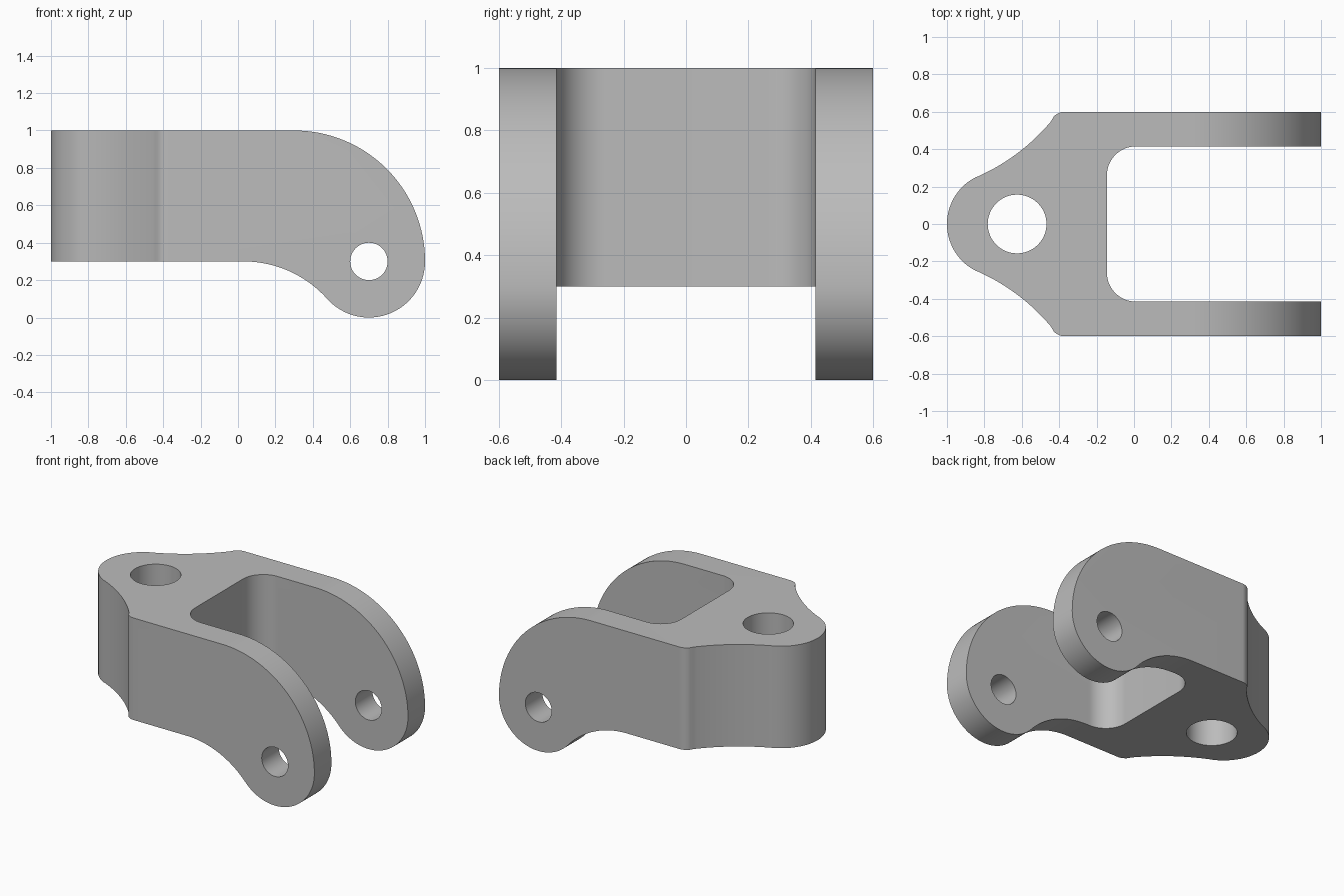
import bpy
import bmesh
from math import sin, cos, radians, atan2, degrees, sqrt
from mathutils import Vector

cube = bpy.data.objects.get("Cube")
if cube:
    bpy.data.objects.remove(cube, do_unlink=True)

grey = bpy.data.materials.new("plain_grey")
grey.use_nodes = True
colour = (0.5, 0.5, 0.5, 1)
grey.diffuse_color = colour
grey.node_tree.nodes["Principled BSDF"].inputs["Base Color"].default_value = colour


def arc(cx, cy, r, start, end, steps=24):
    """Points on an arc, angles in degrees."""
    angles = [radians(start + (end - start) * i / steps) for i in range(steps + 1)]
    return [(cx + r * cos(a), cy + r * sin(a)) for a in angles]


def prism(name, outline, low, high, axis):
    """Extrude a 2D outline along Z (plan view) or Y (side view)."""
    place = (lambda u, v, d: (u, v, d)) if axis == "Z" else (lambda u, v, d: (u, d, v))
    bm = bmesh.new()
    points = []
    for p in outline:
        if not points or (Vector(p) - Vector(points[-1])).length > 1e-4:
            points.append(p)
    if (Vector(points[0]) - Vector(points[-1])).length < 1e-4:
        points.pop()
    face = bm.faces.new([bm.verts.new(place(u, v, low)) for u, v in points])
    grown = bmesh.ops.extrude_face_region(bm, geom=[face])["geom"]
    shift = Vector(place(0, 0, high - low))
    bmesh.ops.translate(bm, vec=shift, verts=[g for g in grown if isinstance(g, bmesh.types.BMVert)])
    bmesh.ops.recalc_face_normals(bm, faces=bm.faces)
    mesh = bpy.data.meshes.new(name)
    bm.to_mesh(mesh)
    bm.free()
    mesh.materials.append(grey)
    obj = bpy.data.objects.new(name, mesh)
    bpy.context.collection.objects.link(obj)
    return obj


def combine(target, cutter, operation):
    """Apply a boolean and discard the cutter."""
    cutter.hide_render = True
    mod = target.modifiers.new(operation.lower(), "BOOLEAN")
    mod.operation, mod.solver, mod.object = operation, "EXACT", cutter
    bpy.context.view_layer.objects.active = target
    bpy.ops.object.modifier_apply(modifier=mod.name)
    bpy.data.objects.remove(cutter, do_unlink=True)


# Plan outline: rounded boss, concave flank, shoulder, arm and slot corner
half = arc(-0.72, 0, 0.28, 180, 114)
half += arc(-1.278, 1.25, 1.09, -66, -40)
half += arc(-0.37, 0.52, 0.08, 139, 90, 10)
half += [(1.1, 0.6), (1.1, 0.415)]
half += arc(0.01, 0.26, 0.155, 90, 180, 16)
plan = half + [(x, -y) for x, y in reversed(half)]
bracket = prism("clevis_bracket", plan, -0.1, 1.1, "Z")

# Side outline: rounded nose, pivot eye and concave underside
eye_x, eye_z, eye_r, under_r = 0.7, 0.3, 0.3, 0.6
reach = sqrt((eye_r + under_r) ** 2 - under_r ** 2)
tangent = degrees(atan2(under_r, reach))
side = [(-1.1, 0.3), (-1.1, 1)]
side += arc(0.3, 0.3, 0.7, 90, 0, 40)
side += arc(eye_x, eye_z, eye_r, 0, tangent - 180, 40)
side += arc(eye_x - reach, eye_z - under_r, under_r, tangent, 90)
combine(bracket, prism("side_shape", side, -0.7, 0.7, "Y"), "INTERSECT")

# Vertical bolt hole and cross pin holes
bolt = arc(-0.625, 0, 0.157, 0, 360, 64)
combine(bracket, prism("bolt_cutter", bolt, -0.2, 1.2, "Z"), "DIFFERENCE")
pin = arc(eye_x, eye_z, 0.1, 0, 360, 48)
combine(bracket, prism("pin_cutter", pin, -0.8, 0.8, "Y"), "DIFFERENCE")

# Smooth curves, crisp edges
bpy.ops.object.select_all(action="DESELECT")
bracket.select_set(True)
bpy.context.view_layer.objects.active = bracket
bpy.ops.object.shade_smooth_by_angle(angle=radians(30))
